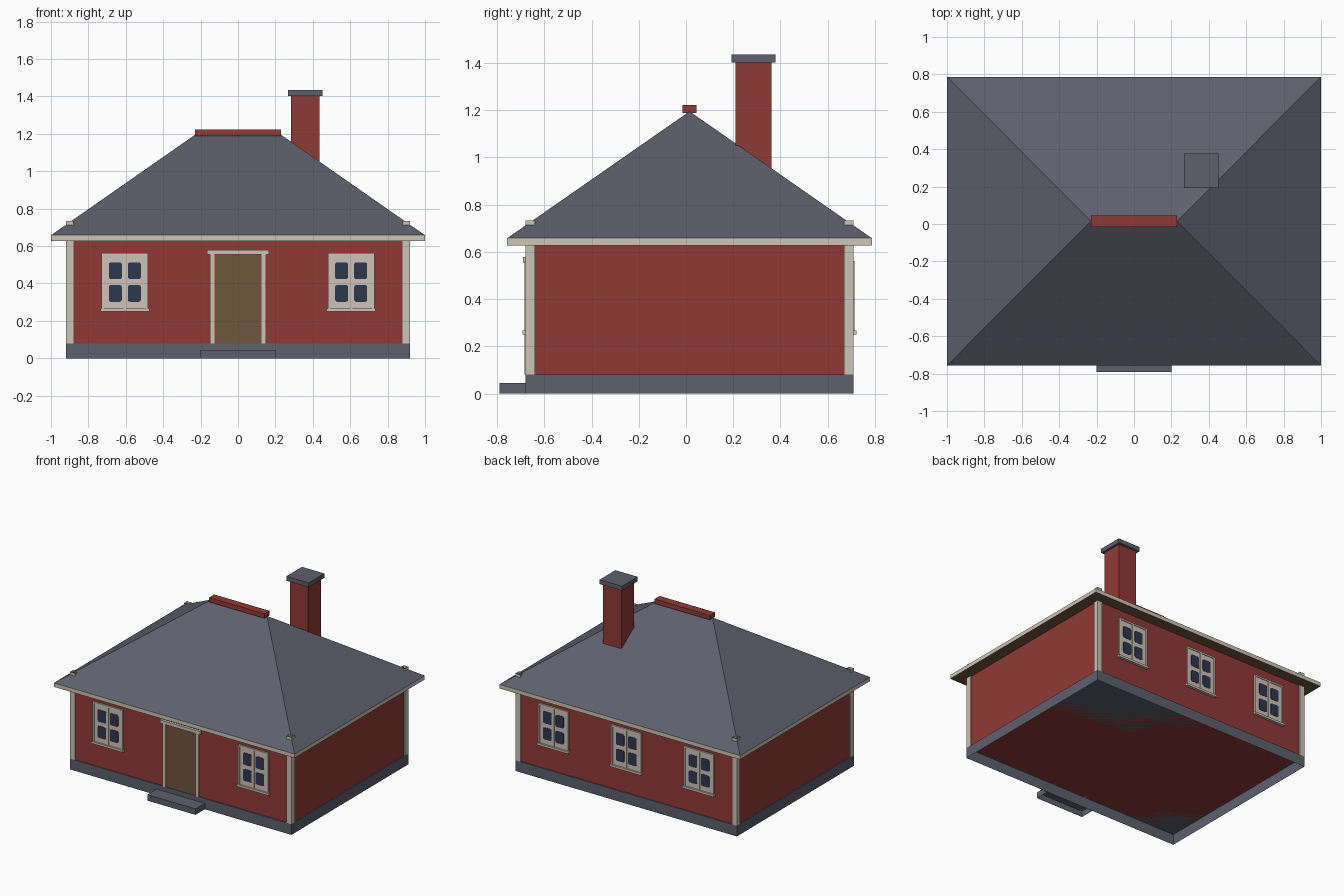
import bpy, bmesh, math
from mathutils import Matrix, Vector

old = bpy.data.objects.get("Cube")
if old:
    bpy.data.objects.remove(old, do_unlink=True)


def material(name, rgb):
    m = bpy.data.materials.new(name)
    m.use_nodes = True
    m.diffuse_color = (*rgb, 1)
    m.node_tree.nodes["Principled BSDF"].inputs["Base Color"].default_value = (*rgb, 1)
    return m


RED = material("red wall", (0.28, 0.042, 0.035))
SLATE = material("slate grey", (0.11, 0.115, 0.155))
CREAM = material("cream trim", (0.61, 0.56, 0.47))
SASH = material("window white", (0.62, 0.54, 0.48))
BROWN = material("brown wood", (0.16, 0.092, 0.046))
GLASS = material("dark glass", (0.026, 0.038, 0.08))

MID = 0.015          # middle of the house in y
HX, HY = 0.92, 0.695  # half size of the foundation


def finish(name, bm, *mats):
    mesh = bpy.data.meshes.new(name)
    bm.to_mesh(mesh)
    bm.free()
    for m in mats:
        mesh.materials.append(m)
    ob = bpy.data.objects.new(name, mesh)
    bpy.context.collection.objects.link(ob)
    return ob


def box(name, mat, x, y, z, open_ends=(), under=None):
    """Box from ranges; open_ends lists the z directions left open."""
    bm = bmesh.new()
    bmesh.ops.create_cube(bm, size=1)
    for v in bm.verts:
        v.co = [r[0] if c < 0 else r[1] for c, r in zip(v.co, (x, y, z))]
    bm.normal_update()
    gone = [f for f in bm.faces if round(f.normal.z) in open_ends]
    bmesh.ops.delete(bm, geom=gone, context='FACES_ONLY')
    if under:
        for f in bm.faces:
            f.material_index = int(f.normal.z < -0.5)
    return finish(name, bm, mat, *([under] if under else []))


def span(centre, half):
    return (centre - half, centre + half)


# Base, walls and doorstep
box("foundation", SLATE, span(0, HX), span(MID, HY), (0, 0.08), (-1,))
box("walls", RED, span(0, HX - 0.008), span(MID, HY - 0.008), (0.08, 0.64))
box("doorstep", SLATE, span(0, 0.2), (-0.79, -0.68), (0, 0.045), (-1,))

# Corner posts, open tubes that just break through the roof
for sx, side in ((1, "left"), (-1, "right")):
    for sy, end in ((-1, "front"), (1, "back")):
        px, py = sx * (HX - 0.02), MID + sy * (HY - 0.02)
        box(f"{end}_{side}_corner_post", CREAM, span(px, 0.02), span(py, 0.02),
            (0.08, 0.733), (-1, 1))

# Eaves board with a wooden soffit
EAVE_Y = 0.772
box("eaves", CREAM, span(0, 1), span(MID, EAVE_Y), (0.628, 0.658), under=BROWN)

# Hipped roof
bm = bmesh.new()
corners = [bm.verts.new((sx, MID + sy * EAVE_Y, 0.658))
           for sx, sy in ((-1, -1), (1, -1), (1, 1), (-1, 1))]
ridge = [bm.verts.new((sx * 0.23, MID, 1.195)) for sx in (-1, 1)]
a, b, c, d = corners
for face in ((a, b, ridge[1], ridge[0]), (b, c, ridge[1]),
             (c, d, ridge[0], ridge[1]), (d, a, ridge[0])):
    bm.faces.new(face)
finish("roof", bm, SLATE)
box("ridge_cap", RED, span(0, 0.23), span(MID, 0.03), (1.188, 1.222))

# Chimney
box("chimney", RED, span(0.36, 0.076), span(0.285, 0.076), (0.85, 1.402))
box("chimney_cap", SLATE, span(0.36, 0.093), span(0.285, 0.093), (1.402, 1.435))

# Door with casing
box("door", BROWN, span(0, 0.13), (-0.676, -0.66), (0.08, 0.556))
for s, side in ((1, "left"), (-1, "right")):
    box(f"{side}_door_casing", CREAM, span(s * 0.137, 0.012), (-0.684, -0.66), (0.08, 0.556))
box("door_lintel", CREAM, span(0, 0.166), (-0.69, -0.66), (0.554, 0.578))


def pane(name, x, z, y, out):
    """Glass plate with softly clipped corners."""
    w, h, cut = 0.035, 0.045, 0.011
    bm = bmesh.new()
    ring = []
    for sx, sz in ((1, 1), (-1, 1), (-1, -1), (1, -1)):
        pts = [bm.verts.new((x + sx * (w - cut + cut * math.cos(t)), y,
                             z + sz * (h - cut + cut * math.sin(t))))
               for t in (0, math.pi / 4, math.pi / 2)]
        ring += pts if sx * sz > 0 else pts[::-1]
    face = bm.faces.new(ring)
    ext = bmesh.ops.extrude_face_region(bm, geom=[face])
    bmesh.ops.translate(bm, vec=(0, out * 0.004, 0),
                        verts=[v for v in ext["geom"] if isinstance(v, bmesh.types.BMVert)])
    bmesh.ops.recalc_face_normals(bm, faces=bm.faces)
    finish(name, bm, GLASS)


def window(name, x, out):
    """Window on the front (out = -1) or the back (out = 1) wall."""
    wall = MID + out * (HY - 0.012)

    def deep(d):
        return tuple(sorted((wall, wall + out * d)))

    box(name + "_frame", SASH, span(x, 0.12), deep(0.011), (0.265, 0.556))
    for s in (-1, 1):
        box(name + "_casing", CREAM, span(x + s * 0.118, 0.006), deep(0.016), (0.265, 0.556))
        for z in (0.347, 0.468):
            pane(name + "_pane", x + s * 0.051, z, wall + out * 0.009, out)
    box(name + "_mullion", CREAM, span(x, 0.007), deep(0.016), (0.265, 0.556))
    box(name + "_head", CREAM, span(x, 0.124), deep(0.016), (0.55, 0.562))
    box(name + "_sill", CREAM, span(x, 0.131), deep(0.024), (0.25, 0.266))


for x in (-0.605, 0.605):
    window("front_window", x, -1)
for x in (-0.605, 0, 0.605):
    window("back_window", x, 1)
